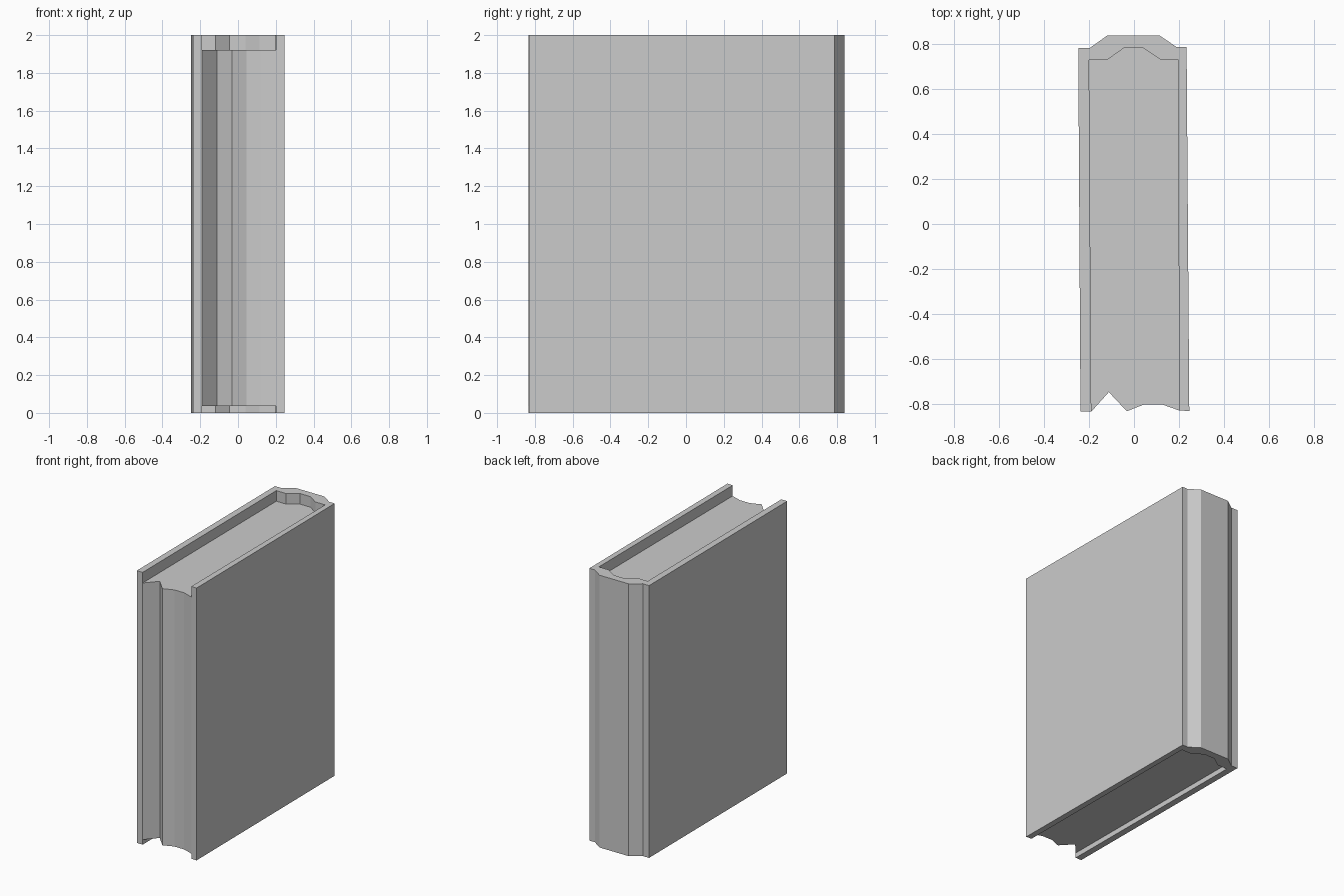
import bpy, bmesh

if "Cube" in bpy.data.objects:
    bpy.data.objects.remove(bpy.data.objects["Cube"])

def prism(name, profile, z0, z1):
    """Extrude a closed XY outline from z0 to z1."""
    bm = bmesh.new()
    face = bm.faces.new([bm.verts.new((x, y, z0)) for x, y in profile])
    top = bmesh.ops.extrude_face_region(bm, geom=[face])["geom"]
    verts = [g for g in top if isinstance(g, bmesh.types.BMVert)]
    bmesh.ops.translate(bm, vec=(0, 0, z1 - z0), verts=verts)
    bmesh.ops.recalc_face_normals(bm, faces=bm.faces)
    mesh = bpy.data.meshes.new(name)
    bm.to_mesh(mesh)
    bm.free()
    obj = bpy.data.objects.new(name, mesh)
    bpy.context.collection.objects.link(obj)
    return obj

# Outside of the cover, front left round the spine to front right
outer = [(-0.238, -0.835), (-0.248, 0.783), (-0.197, 0.783), (-0.12, 0.838),
         (0.115, 0.838), (0.19, 0.787), (0.234, 0.787), (0.246, -0.832)]
# Inside of the cover, front right round the spine to front left
inner = [(0.202, -0.83), (0.195, 0.733), (0.115, 0.733), (0.04, 0.783),
         (-0.045, 0.783), (-0.12, 0.73), (-0.2, 0.73), (-0.19, -0.835)]
# Uneven fore edge of the pages, left to right
fore_edge = [(-0.112, -0.748), (-0.032, -0.833), (0.045, -0.803), (0.125, -0.803)]

prism("cover", outer + inner, 0, 2)
prism("page_block", inner + fore_edge, 0.037, 1.922)
